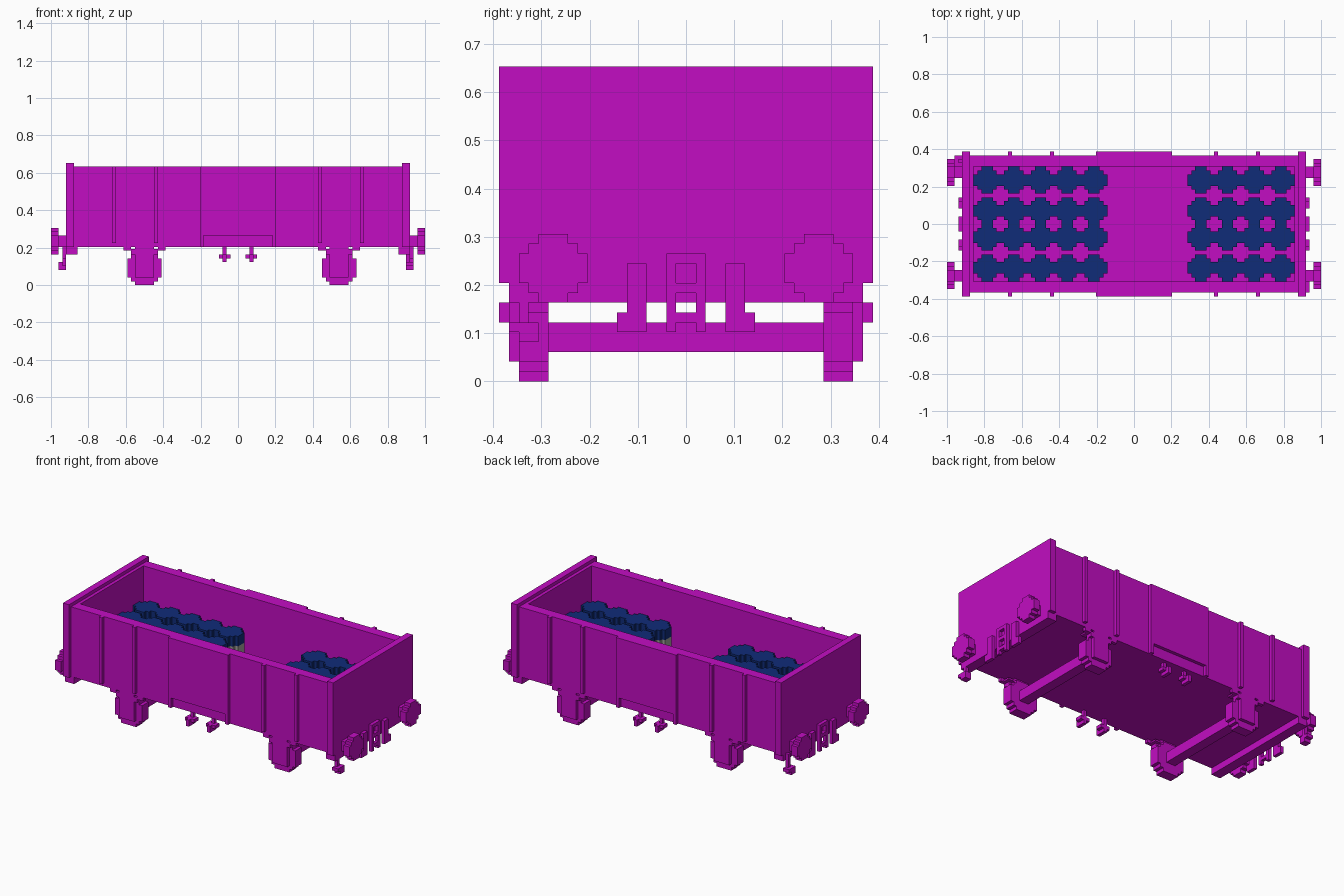
import bpy, bmesh
from mathutils import Vector

if "Cube" in bpy.data.objects:
    bpy.data.objects.remove(bpy.data.objects["Cube"])

U = 2 / 98  # one block of the stepped style


def material(name, rgb):
    m = bpy.data.materials.new(name)
    m.diffuse_color = (*rgb, 1)
    m.use_nodes = True
    m.node_tree.nodes["Principled BSDF"].inputs["Base Color"].default_value = m.diffuse_color
    return m


PAINT = material("magenta_paint", (0.54, 0.004, 0.54))
LID = material("navy_lid", (0.005, 0.025, 0.19))
METAL = material("grey_barrel", (0.36, 0.36, 0.33))


def finish(name, bm, mat):
    bmesh.ops.recalc_face_normals(bm, faces=bm.faces[:])
    mesh = bpy.data.meshes.new(name)
    bm.to_mesh(mesh)
    bm.free()
    mesh.materials.append(mat)
    ob = bpy.data.objects.new(name, mesh)
    bpy.context.collection.objects.link(ob)
    return ob


def boxes(name, items, mat=PAINT):
    """Boxes given as x0, x1, y0, y1, z0, z1 in blocks."""
    bm = bmesh.new()
    for x0, x1, y0, y1, z0, z1 in items:
        lo, hi = Vector((x0, y0, z0)), Vector((x1, y1, z1))
        vs = bmesh.ops.create_cube(bm, size=1)["verts"]
        for v in vs:
            v.co = ((lo + hi) / 2 + v.co * (hi - lo)) * U
            v.co = Vector([c if abs(c) > 1e-7 else 0 for c in v.co])
    return finish(name, bm, mat)


def flip(items, axis):
    """Mirror boxes on x (0) or y (1)."""
    out = []
    for b in items:
        b = list(b)
        b[axis * 2], b[axis * 2 + 1] = -b[axis * 2 + 1], -b[axis * 2]
        out.append(b)
    return out


def both(items, axis):
    return list(items) + flip(items, axis)


def stepped_disc(name, rows, centre, axis, depth, mat=PAINT):
    """Extrude a stepped round outline, row widths given in blocks."""
    h = len(rows) / 2
    right = []
    for i, w in enumerate(rows):
        for p in ((w / 2, i - h), (w / 2, i + 1 - h)):
            if len(right) > 1 and right[-1][0] == p[0] == right[-2][0]:
                right[-1] = p
            elif not right or right[-1] != p:
                right.append(p)
    outline = right + [(-a, b) for a, b in reversed(right)]
    place = {"x": lambda a, b, d: (d, a, b), "y": lambda a, b, d: (a, d, b),
             "z": lambda a, b, d: (a, b, d)}[axis]
    c = Vector(centre)
    bm = bmesh.new()
    face = bm.faces.new([bm.verts.new((c + Vector(place(a, b, -depth / 2))) * U)
                         for a, b in outline])
    ext = bmesh.ops.extrude_face_region(bm, geom=[face])["geom"]
    bmesh.ops.translate(bm, vec=Vector(place(0, 0, depth)) * U,
                        verts=[g for g in ext if isinstance(g, bmesh.types.BMVert)])
    return finish(name, bm, mat)


ROUND7 = [3, 5, 7, 7, 7, 5, 3]
ROUND9 = [5, 7, 9, 9, 9, 9, 9, 7, 5]

# Open tub
boxes("floor", [(-43, 43, -15, 15, 10, 11)])
boxes("side_walls", both([(-43, 43, 15, 18, 10, 31)], 1))
boxes("inner_end_walls", both([(42, 43, -15, 15, 11, 31)], 0))
boxes("end_plates", both([(43, 45, -19, 19, 10, 32)], 0))
boxes("headstocks", both([(42, 45, -18, 18, 8, 10)], 0))

# Doors with a shallow notch at the sill, and side ribs
boxes("side_doors", both([(-10, 10, 18, 19, 13, 31), (-10, -9, 18, 19, 10, 13),
                          (9, 10, 18, 19, 10, 13)], 1))
boxes("side_ribs", both(both([(x, x + 1, 18, 19, 11, 31) for x in (21, 32)], 0), 1))

# Wheels, axles, axle boxes and springs
for label, cx in (("rear", -24.5), ("front", 26.5)):
    for side, s in (("left", 1), ("right", -1)):
        stepped_disc(f"{label}_{side}_wheel", ROUND9, (cx, s * 15.5, 4.5), "y", 3)
    boxes(f"{label}_axle", [(cx - 1.5, cx + 1.5, -14, 14, 3, 6)])
    boxes(f"{label}_axle_boxes", both([
        (cx - 2.5, cx + 2.5, 17, 18, 2, 8),
        (cx - 3.5, cx + 3.5, 16, 18, 8, 9),
        (cx - 4.5, cx + 4.5, 15, 18, 9, 9.5),
        (cx - 5.5, cx - 3.5, 17, 18, 9, 10),
        (cx + 3.5, cx + 5.5, 17, 18, 9, 10),
        (cx - 2.5, cx + 2.5, 15, 18, 9, 10)], 1))

# Cross-shaped handles under the doors
handles = []
for x in (-3.5, 3.5):
    handles += [(x - .5, x + .5, 16, 17, 6, 10),
                (x - 1.5, x + 1.5, 16, 18, 7, 8),
                (x - .5, x + .5, 17, 19, 6, 8)]
boxes("door_handles", both(handles, 1))

# Buffers
for end, e in (("front", 1), ("rear", -1)):
    for side, s in (("left", 1), ("right", -1)):
        stepped_disc(f"{end}_{side}_buffer", ROUND7, (e * 48, s * 13.5, 11.5), "x", 2)
        boxes(f"{end}_{side}_buffer_shaft",
              [(min(e * 45, e * 47), max(e * 45, e * 47), s * 13.5 - 1.5, s * 13.5 + 1.5, 10, 13)])

# Coupling link in the middle and hoses beside it
link = both([(45, 46, 1, 2, 5, 13)], 1) + [(45, 46, -1, 1, z, z + 1) for z in (6, 9, 12)]
hoses = both([(45, 46, 4, 6, 5, 12), (45, 46, 6, 7, 5, 7)], 1)
boxes("couplings", both(link, 0))
boxes("hoses", both(hoses, 0))

# One corner step at each end, on opposite sides
boxes("front_corner_step", [(44, 45, -17, -16, 6, 8), (44, 46, -18, -15, 5, 6),
                            (44, 46, -17, -15, 4, 5), (45, 46, -18, -15, 6, 8)][:3])
boxes("rear_corner_step", [(-46, -45, 16, 17, 6, 10), (-47, -45, 15, 18, 5, 6),
                           (-47, -45, 15, 17, 4, 5)])

# Barrels with lids, packed in two groups
xs = [-38.5 + 7 * i for i in range(5)] + [17.5 + 7 * i for i in range(4)]
for i, x in enumerate(xs):
    for j, y in enumerate((-11.5, -3.5, 3.5, 11.5)):
        stepped_disc(f"barrel_{i}_{j}", ROUND7, (x, y, 14.5), "z", 7, METAL)
        stepped_disc(f"barrel_lid_{i}_{j}", ROUND7, (x, y, 19.5), "z", 3, LID)
